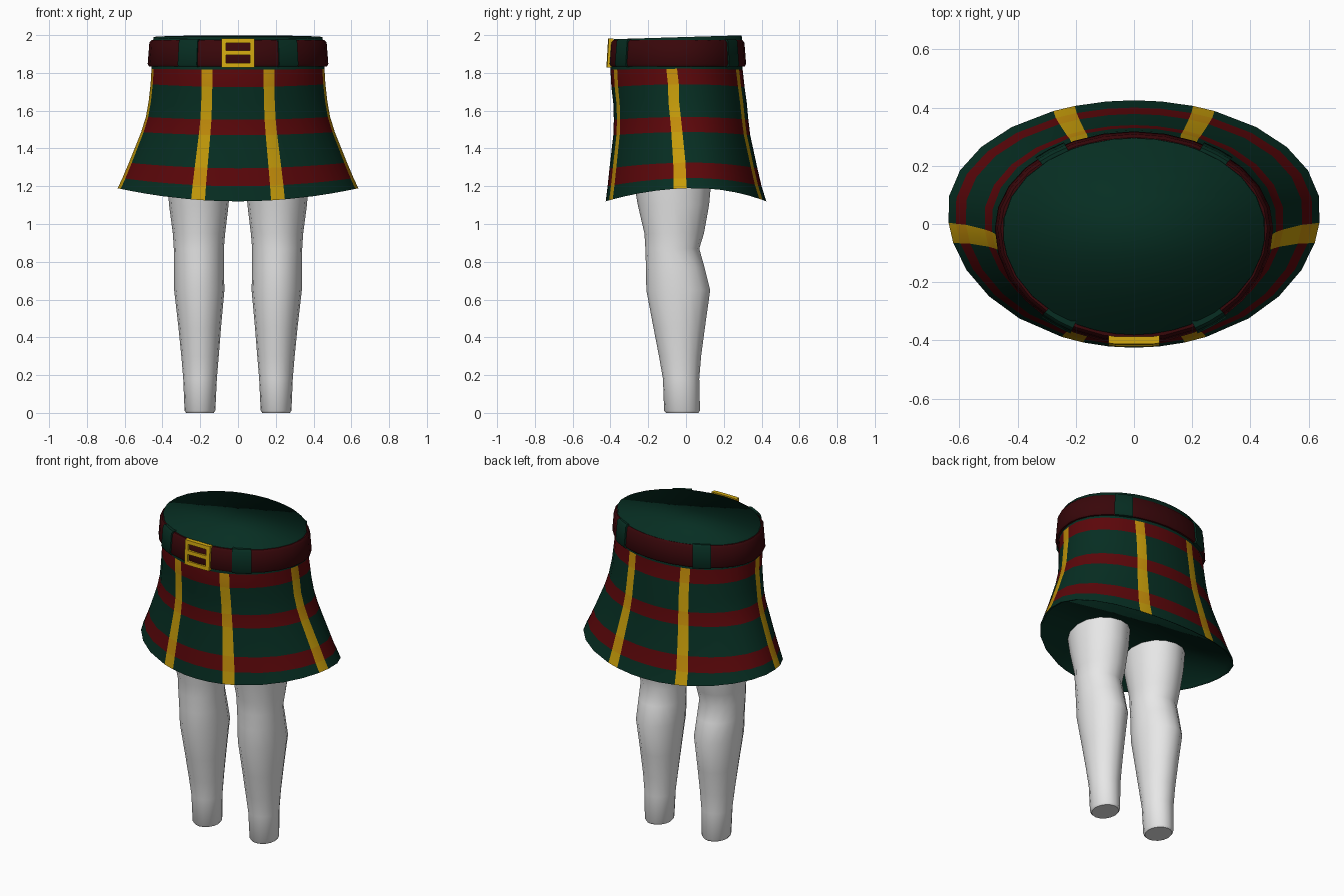
import bpy, bmesh, math
from mathutils import Vector

if "Cube" in bpy.data.objects:
    bpy.data.objects.remove(bpy.data.objects["Cube"])


def material(name, rgb):
    m = bpy.data.materials.new(name)
    m.diffuse_color = (*rgb, 1)
    m.use_nodes = True
    m.node_tree.nodes["Principled BSDF"].inputs["Base Color"].default_value = m.diffuse_color
    return m


GREEN = material("dark green cloth", (0.002, 0.027, 0.016))
RED = material("dark red stripe", (0.105, 0.002, 0.003))
YELLOW = material("yellow stripe", (0.56, 0.33, 0.003))
AMBER = material("amber crossing", (0.56, 0.27, 0.003))
LEATHER = material("maroon leather", (0.040, 0.002, 0.003))
GOLD = material("gold metal", (0.66, 0.40, 0.005))
WHITE = material("pale leg", (0.80, 0.80, 0.80))


def finish(name, bm, mats, angle=40):
    bmesh.ops.recalc_face_normals(bm, faces=bm.faces)
    me = bpy.data.meshes.new(name)
    bm.to_mesh(me)
    bm.free()
    ob = bpy.data.objects.new(name, me)
    bpy.context.collection.objects.link(ob)
    for m in mats:
        me.materials.append(m)
    bpy.ops.object.select_all(action='DESELECT')
    bpy.context.view_layer.objects.active = ob
    ob.select_set(True)
    bpy.ops.object.shade_smooth_by_angle(angle=math.radians(angle))
    return ob


def loft(bm, rings, closed=True, rule=None):
    """Join point rings into quads; rule(row, column) picks the colour slot."""
    rows = [[bm.verts.new(p) for p in r] for r in rings]
    n = len(rows[0])
    for i in range(len(rows) - 1):
        for j in range(n if closed else n - 1):
            k = (j + 1) % n
            f = bm.faces.new((rows[i][j], rows[i][k], rows[i + 1][k], rows[i + 1][j]))
            if rule:
                f.material_index = rule(i, j)
    return rows


def strips(bm, ring):
    """Close a mirrored ring with left-to-right strips."""
    n = len(ring)
    for i in range(n // 2):
        quad = (ring[i], ring[i + 1], ring[n - i - 1], ring[-i])
        bm.faces.new(list(dict.fromkeys(quad)))


def oval(a, rx, yf, yb, yw):
    """Point on an oval with separate front and back depth, a = 0 at the front."""
    c = math.cos(math.radians(a))
    return rx * math.sin(math.radians(a)), yw - c * ((yw - yf) if c > 0 else (yb - yw))


# Skirt: column angles include the edges of the vertical stripes
half = [8, 16.7, 24, 38, 51, 64, 76, 84.5, 97, 111, 125, 139, 153, 160.5, 171]
angles = [0] + half + [180] + [360 - a for a in reversed(half)]
stripe_starts = {16.7, 76, 153, 360 - 24, 360 - 84.5, 360 - 160.5}
# z at centre, z at sides, half width, front y, back y, y of widest point
profile = [
    (1.12, 1.19, 0.640, -0.425, 0.425, 0.05),
    (1.20, 1.243, 0.615, -0.415, 0.400, 0.045),
    (1.295, 1.325, 0.580, -0.405, 0.378, 0.04),
    (1.47, 1.487, 0.515, -0.385, 0.340, 0.02),
    (1.552, 1.567, 0.490, -0.382, 0.330, 0.01),
    (1.64, 1.65, 0.475, -0.385, 0.322, 0.0),
    (1.725, 1.74, 0.465, -0.395, 0.310, 0.0),
    (1.817, 1.822, 0.460, -0.400, 0.300, -0.01),
    (1.99, 1.99, 0.450, -0.380, 0.295, -0.02),
]


def skirt_ring(zc, zs, rx, yf, yb, yw):
    out = []
    taper = 0.95 + 0.08 * (zc - 1.12) / 0.7
    for a in angles:
        # front and back stripes narrow in slightly towards the hem
        near = min((0, 180, 360), key=lambda k: abs(a - k))
        if abs(a - near) < 30:
            a = near + (a - near) * taper
        x, y = oval(a, rx, yf, yb, yw)
        z = zc + (zs - zc) * math.sin(math.radians(a)) ** 2
        out.append(Vector((x, y, z + (0.03 * y if zc > 1.9 else 0))))
    return out


def inset(ring, s, dz):
    c = sum(ring, Vector()) / len(ring)
    return [Vector((c.x + (p.x - c.x) * s, c.y + (p.y - c.y) * s, p.z + dz)) for p in ring]


def plaid(row, col):
    if row >= 7:
        return 0
    red = row in (1, 3, 6)
    if angles[col] in stripe_starts:
        return 3 if red else 2
    return 1 if red else 0


bm = bmesh.new()
rings = [skirt_ring(*p) for p in profile]
rows = loft(bm, rings, rule=plaid)
# Flush waist lid and slightly recessed lining under the hem
strips(bm, rows[-1])
lining = loft(bm, [rings[0], inset(rings[0], 0.975, 0.005), inset(rings[0], 0.96, 0.025)])
strips(bm, lining[-1])
bmesh.ops.remove_doubles(bm, verts=bm.verts, dist=0.0005)
finish("skirt", bm, [GREEN, RED, YELLOW, AMBER], 120)


# Belt and belt loops: bands with a softened cross-section around the waist
def band(name, arc, z0, z1, out, mat, closed):
    section = [(-0.03, z0), (out - 0.008, z0), (out, z0 + 0.012),
               (out, z1 - 0.012), (out - 0.010, z1), (-0.03, z1)]
    rings = []
    for o, z in section:
        r = o + 0.08 * (1.90 - z)
        rings.append([(*oval(a, 0.458 + r, -0.392 - r, 0.298 + r, -0.015), z) for a in arc])
    bm = bmesh.new()
    rows = loft(bm, rings, closed)
    if not closed:
        bm.faces.new([r[0] for r in rows])
        bm.faces.new([r[-1] for r in rows])
    return finish(name, bm, [mat])


band("belt", [i * 360 / 28 for i in range(28)], 1.835, 1.973, 0.016, LEATHER, True)
for label, a in (("front", 34), ("back", 143)):
    for side, s in (("right", 1), ("left", -1)):
        arc = [s * (a + d) for d in (-7.2, 0, 7.2)]
        band(f"{label}_{side}_belt_loop", arc, 1.832, 1.980, 0.023, GREEN, False)

# Buckle: frame of bars with a middle crossbar, bowed around the belt
bm = bmesh.new()
bars = [(-0.076, 1.905, 0.024, 0.154), (0.076, 1.905, 0.024, 0.154),
        (0, 1.970, 0.128, 0.024), (0, 1.840, 0.128, 0.024), (0, 1.907, 0.128, 0.024)]
for x, z, w, h in bars:
    v = bmesh.ops.create_cube(bm, size=1)["verts"]
    bmesh.ops.scale(bm, vec=(w, 0.026, h), verts=v)
    bmesh.ops.translate(bm, vec=(x, -0.408, z), verts=v)
for v in bm.verts:
    v.co.y += v.co.x ** 2 + 0.06 * (v.co.z - 1.905)
finish("buckle", bm, [GOLD])

# Legs: z, inner x, outer x, front y, back y
leg = [(1.24, 0.04, 0.375, -0.28, 0.135), (1.10, 0.05, 0.365, -0.255, 0.122),
       (0.95, 0.068, 0.345, -0.22, 0.095), (0.87, 0.075, 0.340, -0.215, 0.070),
       (0.77, 0.075, 0.338, -0.212, 0.098), (0.65, 0.072, 0.338, -0.21, 0.128),
       (0.45, 0.090, 0.315, -0.172, 0.100), (0.30, 0.102, 0.300, -0.143, 0.080),
       (0.18, 0.112, 0.290, -0.122, 0.070), (0.012, 0.120, 0.283, -0.116, 0.074),
       (0.0, 0.128, 0.275, -0.106, 0.066)]
for side, s in (("right", 1), ("left", -1)):
    bm = bmesh.new()
    rings = []
    for z, x0, x1, yf, yb in leg:
        cx, w = (x0 + x1) / 2, (x1 - x0) / 2
        yc, d = (yf + yb) / 2, (yb - yf) / 2
        rings.append([(s * (cx + w * math.cos(t)), yc + d * math.sin(t), z)
                      for t in (i * math.tau / 16 for i in range(16))])
    rows = loft(bm, rings)
    bm.faces.new(rows[0])
    bm.faces.new(rows[-1])
    finish(side + "_leg", bm, [WHITE], 50)
